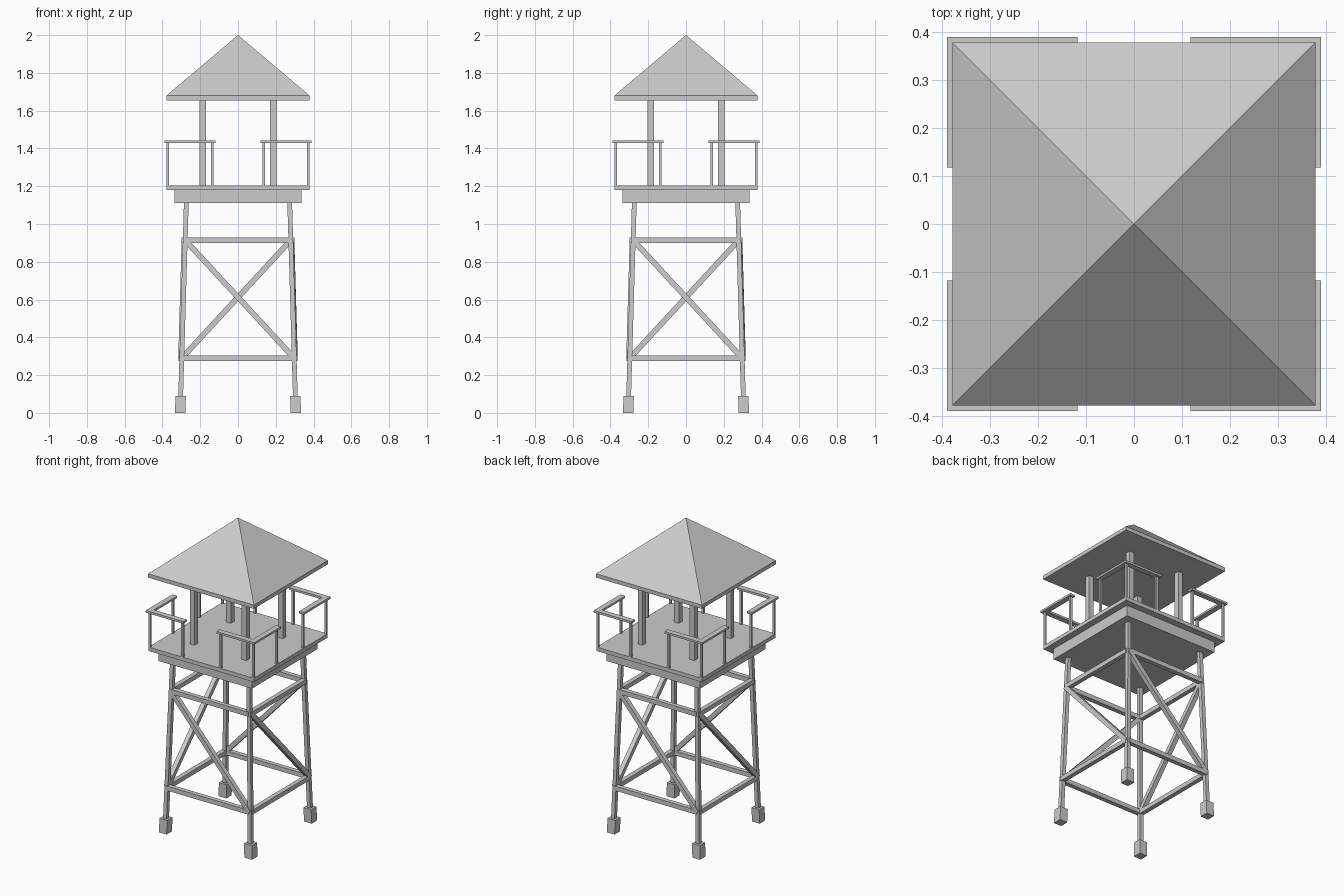
import bpy, bmesh, math
from mathutils import Matrix, Vector

if "Cube" in bpy.data.objects:
    bpy.data.objects.remove(bpy.data.objects["Cube"])


def new_object(name, bm):
    bmesh.ops.recalc_face_normals(bm, faces=bm.faces)
    mesh = bpy.data.meshes.new(name)
    bm.to_mesh(mesh)
    bm.free()
    ob = bpy.data.objects.new(name, mesh)
    bpy.context.collection.objects.link(ob)
    return ob


def box(name, lo, hi, turn=0):
    lo, hi = Vector(lo), Vector(hi)
    m = (Matrix.Rotation(turn, 4, 'Z') @ Matrix.Translation((lo + hi) / 2)
         @ Matrix.Diagonal((*(hi - lo), 1)))
    bm = bmesh.new()
    bmesh.ops.create_cube(bm, size=1, matrix=m)
    return new_object(name, bm)


def beam(name, p, q, width, turn=0, caps_level=False):
    """Square bar from p to q; level caps shear the bar instead of tilting it."""
    p, q = Vector(p), Vector(q)
    axis = q - p
    if caps_level:
        u, v = Vector((1, 0, 0)), Vector((0, 1, 0))
    else:
        u = axis.cross(Vector((0, 1, 0))).normalized()
        v = axis.cross(u).normalized()
    m = Matrix((u * width, v * width, axis)).transposed().to_4x4()
    m.translation = (p + q) / 2
    bm = bmesh.new()
    bmesh.ops.create_cube(bm, size=1, matrix=Matrix.Rotation(turn, 4, 'Z') @ m)
    return new_object(name, bm)


def leg_x(z):
    return 0.306 - 0.029 * z


def corner(z, side=1):
    return (side * leg_x(z), -leg_x(z), z)


def outer(z, side):
    # point on a brace, slightly outside the leg axis
    return (side * leg_x(z), -leg_x(z) - 0.004, z)


# Platform: skirt frame and deck
box("platform_frame", (-0.335, -0.335, 1.11), (0.335, 0.335, 1.18))
box("deck", (-0.378, -0.378, 1.18), (0.378, 0.378, 1.205))

# Roof: thin eave with a pyramid on top
bm = bmesh.new()
h = 0.379
low, high = [[bm.verts.new((x * h, y * h, z)) for x, y in ((-1, -1), (1, -1), (1, 1), (-1, 1))]
             for z in (1.655, 1.68)]
apex = bm.verts.new((0, 0, 2))
bm.faces.new(low)
for i in range(4):
    j = (i + 1) % 4
    bm.faces.new((low[i], low[j], high[j], high[i]))
    bm.faces.new((high[i], high[j], apex))
new_object("roof", bm)

for k in range(4):
    t = k * math.pi / 2

    # Leg and footing
    beam("leg", corner(0.05), corner(1.12), 0.025, t, True)
    beam("footing", corner(0), corner(0.09), 0.055, t, True)

    # Two level braces and one diagonal per side
    for z in (0.29, 0.914):
        beam("level_brace", outer(z, -1), outer(z, 1), 0.029, t)
    beam("diagonal_brace", outer(0.914, -1), outer(0.29, 1), 0.029, t)

    # Roof post
    box("roof_post", (0.169, -0.203, 1.2), (0.203, -0.169, 1.66), t)

    # Corner railing: three posts and an L-shaped top rail
    for x, y in ((0.371, -0.371), (0.136, -0.371), (0.371, -0.136)):
        box("railing_post", (x - 0.007, y - 0.007, 1.2), (x + 0.007, y + 0.007, 1.432), t)
    box("top_rail_front", (0.118, -0.39, 1.43), (0.39, -0.354, 1.443), t)
    box("top_rail_side", (0.354, -0.354, 1.43), (0.39, -0.118, 1.443), t)
